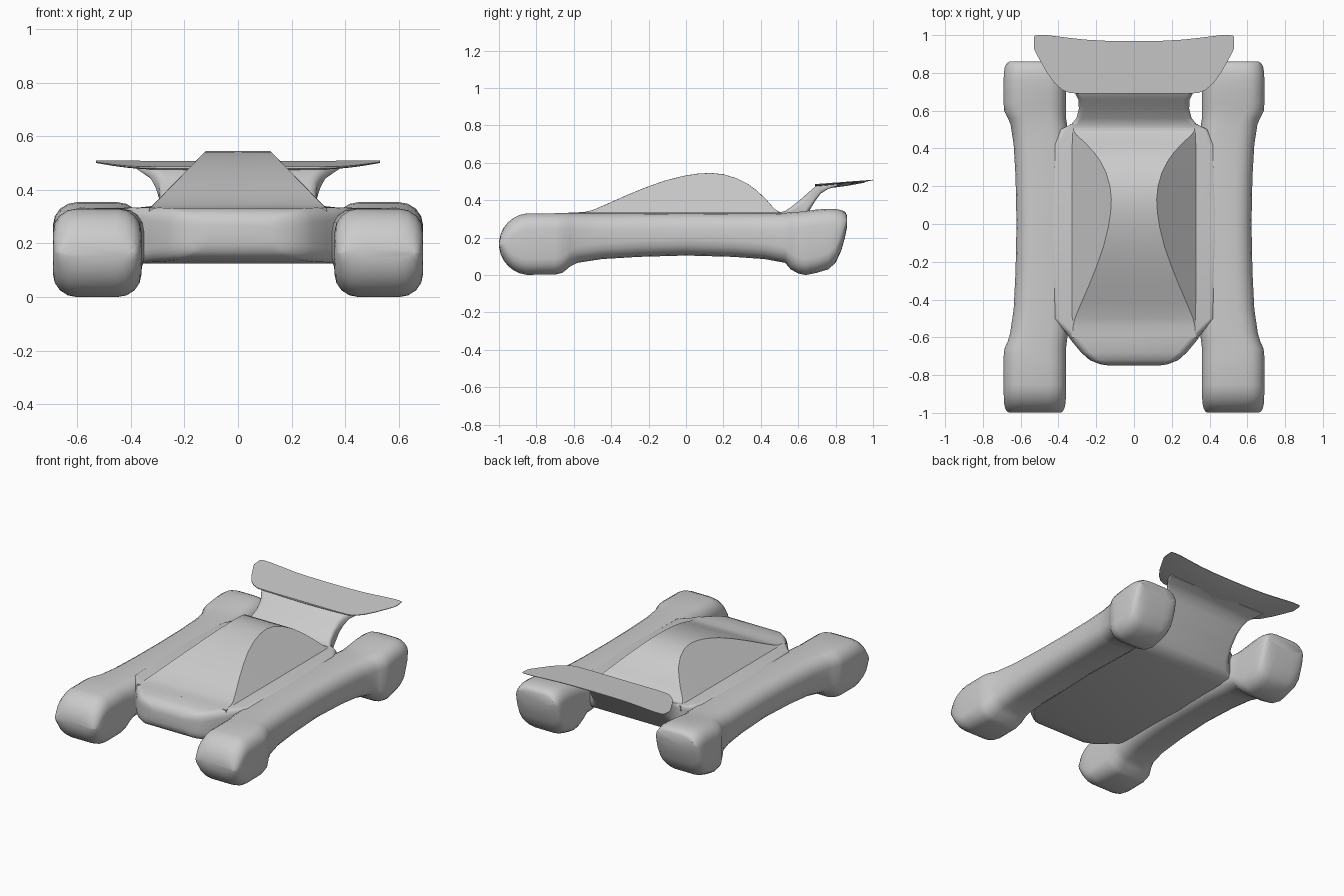
import bpy, bmesh, math
from mathutils import Vector


def loft(name, rings, angle=40):
    """Skin a list of equal-length closed rings and cap both ends."""
    bm = bmesh.new()
    vs = [[bm.verts.new(p) for p in r] for r in rings]
    n = len(vs[0])
    for a, b in zip(vs, vs[1:]):
        for i in range(n):
            j = (i + 1) % n
            bm.faces.new((a[i], a[j], b[j], b[i]))
    bm.faces.new(vs[0][::-1])
    bm.faces.new(vs[-1])
    bmesh.ops.recalc_face_normals(bm, faces=bm.faces[:])
    me = bpy.data.meshes.new(name)
    bm.to_mesh(me)
    bm.free()
    ob = bpy.data.objects.new(name, me)
    bpy.context.collection.objects.link(ob)
    bpy.ops.object.select_all(action='DESELECT')
    ob.select_set(True)
    bpy.context.view_layer.objects.active = ob
    bpy.ops.object.shade_smooth_by_angle(angle=math.radians(angle))
    return ob


def rounded(y, x0, x1, z0, z1, rx, rz, steps=4):
    """Rounded rectangle in the xz plane at depth y."""
    rx, rz = min(rx, (x1 - x0) * .49), min(rz, (z1 - z0) * .49)
    pts = []
    for k, (cx, cz) in enumerate([(x1 - rx, z1 - rz), (x0 + rx, z1 - rz),
                                  (x0 + rx, z0 + rz), (x1 - rx, z0 + rz)]):
        for s in range(steps + 1):
            a = math.pi / 2 * (k + s / steps)
            pts.append(Vector((cx + rx * math.cos(a), y, cz + rz * math.sin(a))))
    return pts


# Side pods: round nose, slim middle, slanted rear bulge
rings = []
for i in range(7):
    a = math.radians(6 + 13 * i)
    inset = .035 * (1 - math.sin(a)) ** 2
    h = .165 * math.sin(a)
    rings.append(rounded(-.835 - .165 * math.cos(a), .36 + inset, .69 - inset,
                         .165 - h, .165 + h, .09, .085))
pod = [  # y, inner x, outer x, bottom, top
    (-.70, .36, .69, .002, .33), (-.66, .36, .686, .012, .33),
    (-.62, .355, .668, .045, .33), (-.58, .35, .656, .065, .33),
    (-.45, .34, .637, .085, .33), (-.25, .33, .627, .097, .331),
    (0, .33, .622, .104, .332), (.25, .33, .627, .097, .331),
    (.42, .34, .637, .085, .33), (.53, .355, .654, .065, .332),
    (.56, .36, .668, .03, .334), (.60, .36, .688, .008, .337),
    (.64, .36, .69, 0, .342), (.70, .36, .69, .012, .35),
    (.76, .36, .69, .03, .354), (.80, .36, .689, .065, .353),
    (.83, .362, .684, .13, .347), (.85, .37, .675, .20, .338),
    (.86, .385, .66, .25, .32)]
rings += [rounded(*p, .09, .085) for p in pod]
pods = loft("side_pods", rings)
mir = pods.modifiers.new("mirror", 'MIRROR')
mir.use_clip = False

# Central hull, its tail sweeping up into the wing support
hull = [  # y, half width, bottom, top, corner radius
    (-.75, .13, .20, .27, .03), (-.742, .18, .17, .30, .04),
    (-.72, .235, .15, .32, .05), (-.68, .28, .138, .33, .05),
    (-.62, .33, .132, .333, .05), (-.57, .365, .13, .334, .04),
    (-.50, .43, .125, .334, .03), (0, .45, .125, .334, .03),
    (.42, .43, .125, .334, .03), (.50, .39, .135, .335, .03),
    (.53, .33, .165, .342, .03), (.56, .305, .205, .362, .03),
    (.61, .292, .275, .402, .03), (.66, .295, .345, .446, .03),
    (.69, .31, .395, .472, .025), (.72, .33, .435, .484, .02),
    (.76, .36, .46, .486, .012), (.81, .38, .476, .488, .006)]
loft("hull_and_wing_support",
     [rounded(y, -w, w, b, t, r, r) for y, w, b, t, r in hull])

# Canopy: arched roof cut by sloping side planes
roof = [(-.60, .333), (-.54, .337), (-.50, .346), (-.42, .380), (-.32, .425),
        (-.22, .466), (-.12, .502), (-.02, .528), (.06, .541), (.13, .545),
        (.20, .538), (.27, .517), (.33, .487), (.38, .450), (.43, .402),
        (.47, .356), (.495, .338), (.53, .335)]
rings = []
for y, z in roof:
    w = .12 + .97 * (.545 - z)
    rings.append([Vector(p) for p in [(-.335, y, .30), (-.33, y, .331), (-w, y, z),
                                      (0, y, z + .0005), (w, y, z),
                                      (.33, y, .331), (.335, y, .30)]])
loft("canopy", rings, 30)

# Rear wing: thin blade swept back toward clipped tips
half = [(0, .69, .968), (.15, .69, .97), (.26, .69, .976), (.34, .693, .985),
        (.38, .71, .99), (.42, .745, .995), (.46, .80, 1.0), (.50, .87, 1.0),
        (.522, .91, .998), (.53, .93, .99)]
rings = []
for x, y0, y1 in [(-x, a, b) for x, a, b in half[:0:-1]] + half:
    thick = .026 * (1 - abs(x) / .58)
    top, low = [], []
    for f, t in [(0, .3), (.04, .8), (.25, 1), (.6, .8), (.95, .4), (1, .15)]:
        y = y0 + (y1 - y0) * f
        z = .486 + .075 * (y - .69)
        top.append(Vector((x, y, z)))
        low.append(Vector((x, y, z - thick * t - .002)))
    rings.append(top + low[::-1])
loft("rear_wing", rings)
